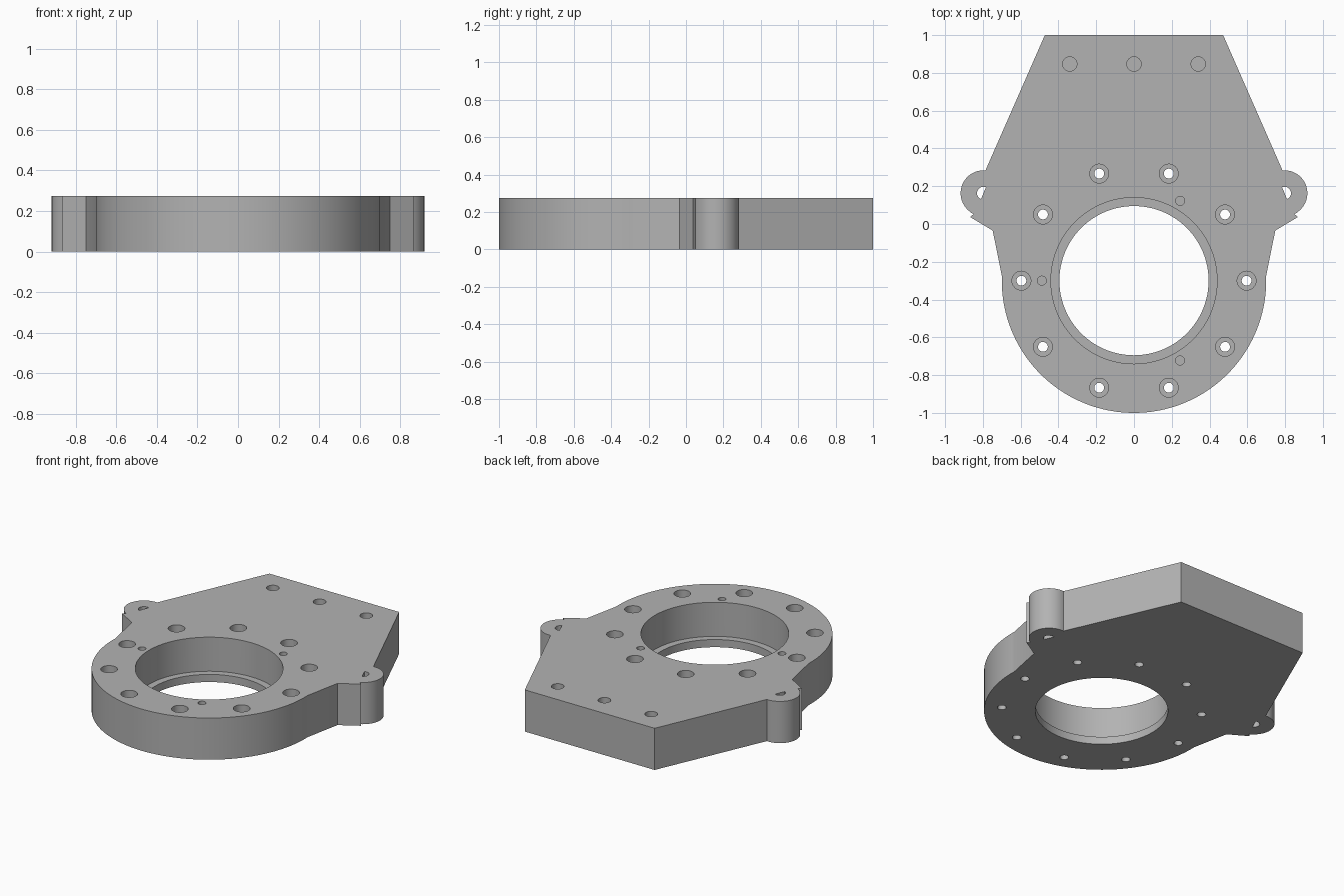
import bpy
import bmesh
from math import cos, sin, pi, radians, atan2

if "Cube" in bpy.data.objects:
    bpy.data.objects.remove(bpy.data.objects["Cube"])

THICK = 0.274
CY = -0.3          # centre of the bore
OVER = 0.05        # how far cutters reach past the plate

metal = bpy.data.materials.new("plain grey metal")
metal.use_nodes = True
GREY = (0.45, 0.45, 0.45, 1)
metal.diffuse_color = GREY
metal.node_tree.nodes["Principled BSDF"].inputs["Base Color"].default_value = GREY


def arc(cx, cy, r, start, end, steps):
    """Points along an arc, angles in degrees."""
    angles = [radians(start + (end - start) * i / steps) for i in range(steps + 1)]
    return [(cx + r * cos(a), cy + r * sin(a)) for a in angles]


def prism(bm, outline, z0, z1):
    """Straight extrusion of a counter-clockwise outline."""
    low = [bm.verts.new((x, y, z0)) for x, y in outline]
    high = [bm.verts.new((x, y, z1)) for x, y in outline]
    bm.faces.new(low[::-1])
    bm.faces.new(high)
    n = len(outline)
    for i in range(n):
        j = (i + 1) % n
        bm.faces.new((low[i], low[j], high[j], high[i]))


def stepped_hole(bm, cx, cy, profile, sides):
    """Turned cutter; profile lists (radius, z) from bottom to top."""
    rings = [[bm.verts.new((cx + r * cos(2 * pi * i / sides),
                            cy + r * sin(2 * pi * i / sides), z))
              for i in range(sides)] for r, z in profile]
    bm.faces.new(rings[0][::-1])
    bm.faces.new(rings[-1])
    for a, b in zip(rings, rings[1:]):
        for i in range(sides):
            j = (i + 1) % sides
            bm.faces.new((a[i], a[j], b[j], b[i]))


def make_object(name, bm):
    bmesh.ops.recalc_face_normals(bm, faces=bm.faces)
    mesh = bpy.data.meshes.new(name)
    bm.to_mesh(mesh)
    bm.free()
    obj = bpy.data.objects.new(name, mesh)
    bpy.context.collection.objects.link(obj)
    mesh.materials.append(metal)
    return obj


# Plate outline: right half from the bottom of the round end up to the back edge
half = arc(0, CY, 0.7, -90, 2, 48)
half += [(0.748, -0.035), (0.868, 0.037), (0.850, 0.052), (0.866, 0.062)]
half += arc(0.797, 0.163, 0.121, -48, 95, 28)
half += [(0.472, 1.0)]
outline = half + [(-x, y) for x, y in reversed(half[1:])]
bm = bmesh.new()
prism(bm, outline, 0, THICK)
plate = make_object("mounting_plate", bm)

# Cutters: bore, bolt circle, pin holes, back-edge holes and ear slots
TOP = THICK + OVER
bm = bmesh.new()
stepped_hole(bm, 0, CY, [(0.395, -OVER), (0.395, 0.05), (0.44, 0.05), (0.44, TOP)], 96)
for k in range(10):
    a = radians(36 * k)
    stepped_hole(bm, 0.596 * cos(a), CY + 0.596 * sin(a),
                 [(0.026, -OVER), (0.026, 0.12), (0.05, 0.12), (0.05, TOP)], 32)
for deg in (60, 180, 300):
    a = radians(deg)
    stepped_hole(bm, 0.488 * cos(a), CY + 0.488 * sin(a), [(0.024, 0.12), (0.024, TOP)], 24)
for x in (-0.34, 0, 0.34):
    stepped_hole(bm, x, 0.847, [(0.038, 0.08), (0.038, TOP)], 32)
slot = arc(0.797, 0.163, 0.034, -68, 112, 14)
prism(bm, slot, -OVER, TOP)
prism(bm, [(-x, y) for x, y in reversed(slot)], -OVER, TOP)
cutter = make_object("hole_cutters", bm)
cutter.hide_render = True

# Cut the holes and bake the result
cut = plate.modifiers.new("holes", 'BOOLEAN')
cut.operation = 'DIFFERENCE'
cut.solver = 'EXACT'
cut.object = cutter
for o in bpy.context.selected_objects:
    o.select_set(False)
bpy.context.view_layer.objects.active = plate
plate.select_set(True)
bpy.ops.object.modifier_apply(modifier=cut.name)
bpy.data.objects.remove(cutter)
bpy.ops.object.shade_smooth_by_angle(angle=radians(25))
